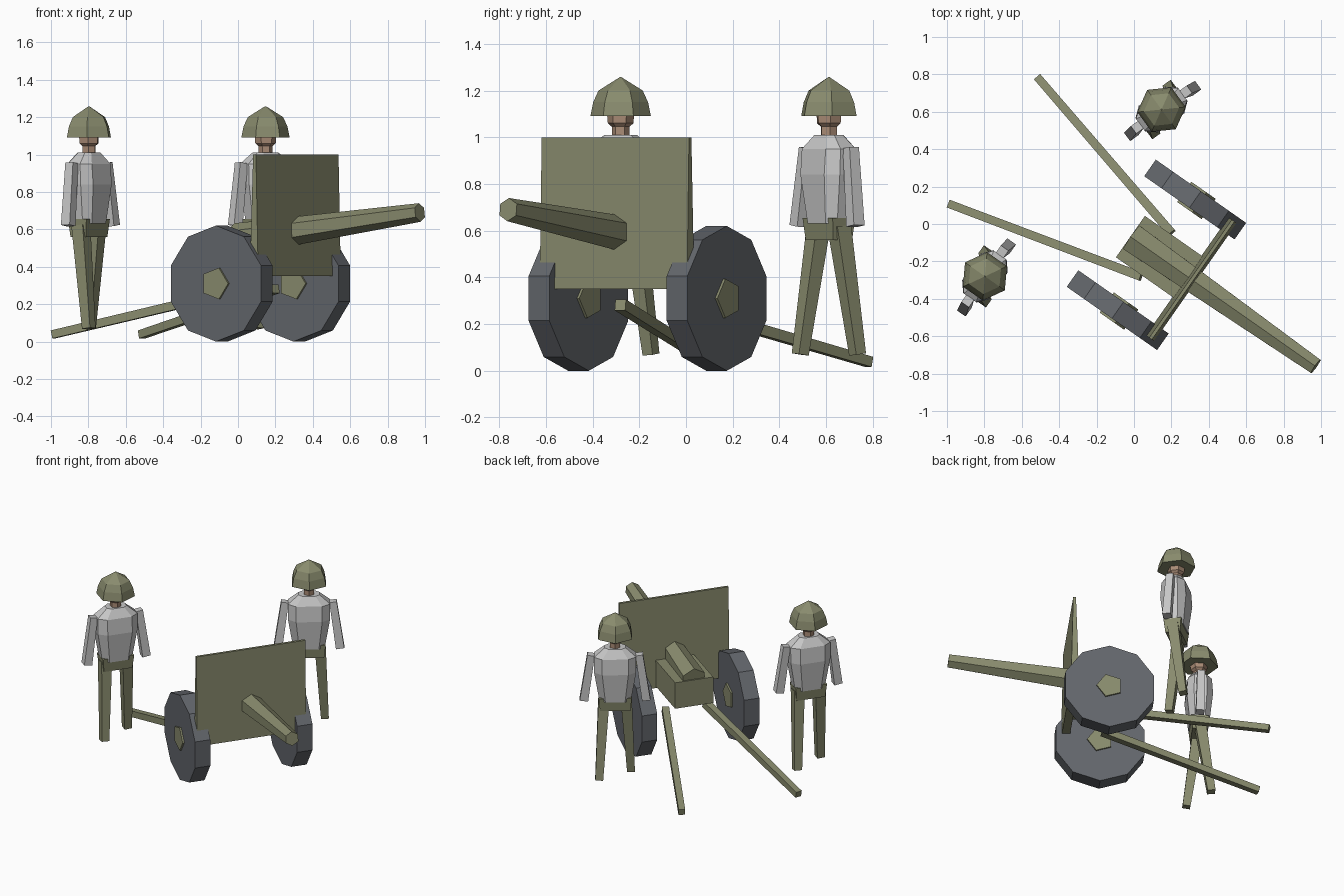
import bpy, bmesh, math
from mathutils import Vector, Matrix

if "Cube" in bpy.data.objects:
    bpy.data.objects.remove(bpy.data.objects["Cube"])


def material(name, rgb):
    m = bpy.data.materials.new(name)
    m.diffuse_color = (*rgb, 1)
    m.use_nodes = True
    m.node_tree.nodes["Principled BSDF"].inputs["Base Color"].default_value = m.diffuse_color
    return m


OLIVE = material("olive drab", (0.25, 0.26, 0.155))
SLATE = material("slate grey", (0.125, 0.135, 0.15))
GREY = material("light grey cloth", (0.58, 0.58, 0.58))
SKIN = material("skin", (0.40, 0.26, 0.18))


def loft(name, rings, mat, frame):
    """Skin a list of equal-length vertex rings, cap both ends."""
    bm = bmesh.new()
    vr = [[bm.verts.new(frame @ Vector(p)) for p in r] for r in rings]
    n = len(vr[0])
    for a, b in zip(vr, vr[1:]):
        for i in range(n):
            j = (i + 1) % n
            bm.faces.new((a[i], a[j], b[j], b[i]))
    bm.faces.new(vr[0])
    bm.faces.new(vr[-1])
    bmesh.ops.recalc_face_normals(bm, faces=bm.faces)
    me = bpy.data.meshes.new(name)
    bm.to_mesh(me)
    bm.free()
    me.materials.append(mat)
    ob = bpy.data.objects.new(name, me)
    bpy.context.collection.objects.link(ob)
    return ob


def bar(name, p, q, r0, r1, n, mat, frame, phase=0.0):
    """Tapered n-sided prism from p to q, radii r0 and r1."""
    p, q = Vector(p), Vector(q)
    d = (q - p).normalized()
    ref = Vector((0, 0, 1)) if abs(d.z) < 0.8 else Vector((1, 0, 0))
    side = ref.cross(d).normalized()
    up = d.cross(side)

    def ring(c, r):
        return [c + r * (math.cos(phase + k * math.tau / n) * up
                         + math.sin(phase + k * math.tau / n) * side) for k in range(n)]
    return loft(name, [ring(p, r0), ring(q, r1)], mat, frame)


def rect(x0, x1, hw, z):
    return [(x0, -hw, z), (x1, -hw, z), (x1, hw, z), (x0, hw, z)]


def octagon(hd, hw, z):
    """Rectangle with cut corners, depth along x, width along y."""
    a, b = hd * 0.5, hw * 0.62
    return [(hd, -b, z), (hd, b, z), (a, hw, z), (-a, hw, z),
            (-hd, b, z), (-hd, -b, z), (-a, -hw, z), (a, -hw, z)]


def hexagon(r, z, n=6):
    return [(r * math.cos(k * math.tau / n), r * math.sin(k * math.tau / n), z) for k in range(n)]


def placed(x, y, deg):
    return Matrix.Translation((x, y, 0)) @ Matrix.Rotation(math.radians(deg), 4, 'Z')


SQ = math.pi / 4

# ---- field gun (local x = firing direction) ----
gun = placed(0.12, -0.165, -35)
loft("gun_shield", [rect(0.20, 0.255, 0.385, 0.35), rect(0.222, 0.24, 0.385, 1.0)], OLIVE, gun)
bar("gun_barrel", (-0.16, 0, 0.545), (1.04, 0, 0.69), 0.088, 0.05, 6, OLIVE, gun)
loft("breech_box", [rect(-0.17, 0.215, 0.135, 0.36), rect(-0.17, 0.215, 0.135, 0.55)], OLIVE, gun)
for s, side in ((1, "left"), (-1, "right")):
    y = s * 0.361
    bar(side + "_wheel", (0, y - 0.054, 0.31), (0, y + 0.054, 0.31), 0.31, 0.31, 10, SLATE, gun)
    # five-sided hub with a corner towards the rear
    bar(side + "_hub", (0, y - 0.066, 0.31), (0, y + 0.066, 0.31), 0.088, 0.088, 5, OLIVE, gun,
        -math.pi / 2)
    bar(side + "_trail", (0, s * 0.142, 0.282), (-1.065, s * 0.413, 0.038),
        0.034, 0.031, 4, OLIVE, gun, SQ)


# ---- crew ----
def crewman(tag, frame):
    loft(tag + "_torso", [octagon(0.065, 0.105, 0.63), octagon(0.088, 0.14, 0.84),
                          octagon(0.08, 0.14, 0.95), octagon(0.045, 0.07, 1.01)], GREY, frame)
    loft(tag + "_hips", [rect(-0.05, 0.05, 0.10, 0.56), rect(-0.06, 0.06, 0.11, 0.655)], OLIVE, frame)
    loft(tag + "_neck_and_jaw", [hexagon(0.038, 0.99), hexagon(0.038, 1.045),
                                 hexagon(0.055, 1.06), hexagon(0.06, 1.12)], SKIN, frame)
    loft(tag + "_helmet", [hexagon(0.13, 1.09), hexagon(0.118, 1.15),
                           hexagon(0.095, 1.2), hexagon(0.004, 1.257)], OLIVE, frame)
    for s, side in ((1, "left"), (-1, "right")):
        # striding legs, left foot behind
        bar(f"{tag}_{side}_leg", (0, s * 0.075, 0.62), (-s * 0.074, s * 0.107, 0.07),
            0.052, 0.037, 4, OLIVE, frame, SQ)
        bar(f"{tag}_{side}_arm", (0, s * 0.16, 0.955), (0.01, s * 0.207, 0.62),
            0.035, 0.04, 4, GREY, frame, SQ)


crewman("rear_crewman", placed(-0.797, -0.28, -35))
crewman("side_crewman", placed(0.147, 0.612, -54))
